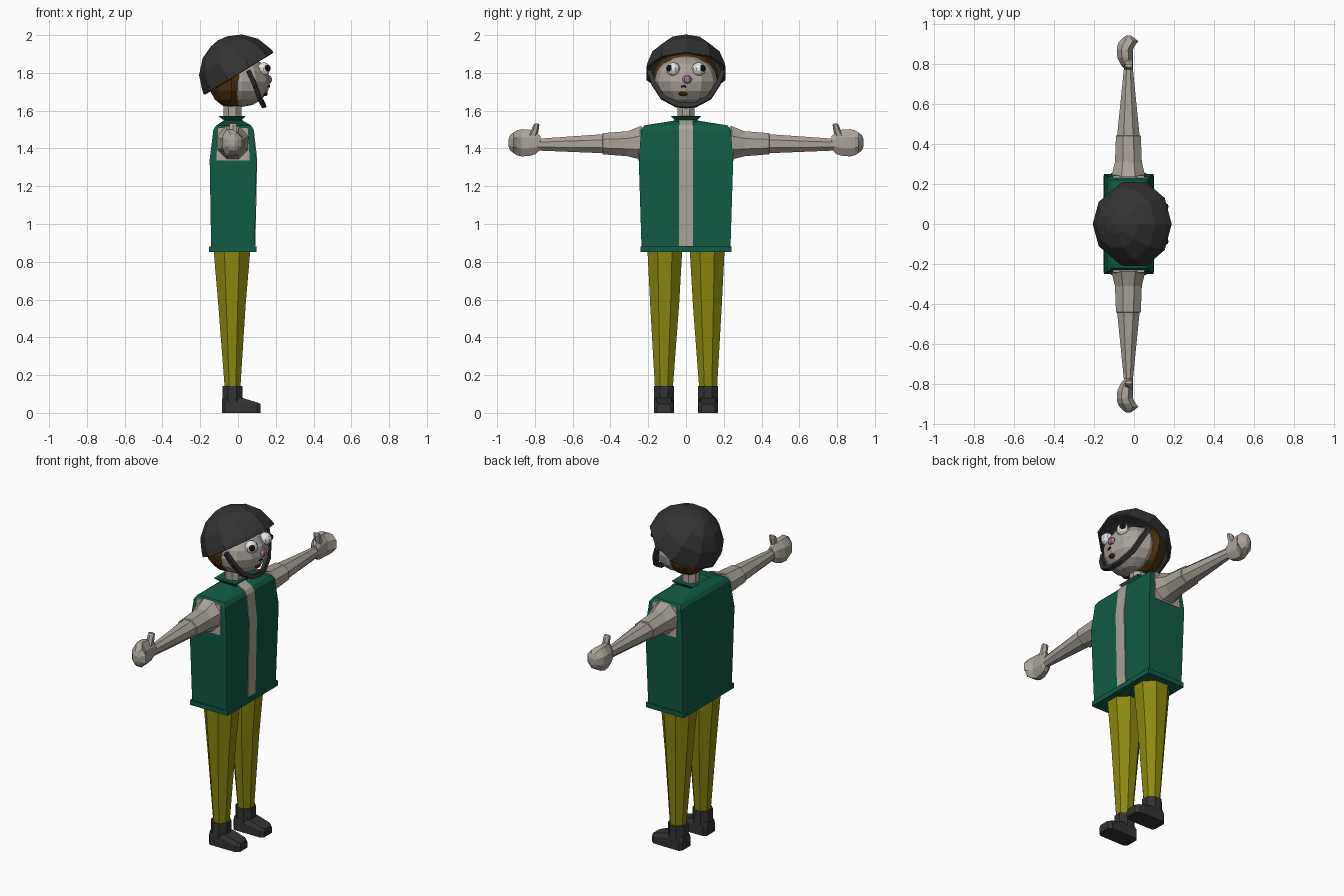
import bpy, bmesh, math
from mathutils import Vector, Matrix

if "Cube" in bpy.data.objects:
    bpy.data.objects.remove(bpy.data.objects["Cube"])


def material(name, r, g, b):
    m = bpy.data.materials.new(name)
    m.diffuse_color = (r, g, b, 1)
    m.use_nodes = True
    m.node_tree.nodes["Principled BSDF"].inputs["Base Color"].default_value = m.diffuse_color
    return m


SKIN = material("warm_grey", 0.40, 0.365, 0.32)
GREEN = material("vest_green", 0.005, 0.105, 0.058)
OLIVE = material("olive", 0.26, 0.25, 0.004)
BLACK = material("charcoal", 0.033, 0.033, 0.033)
HAIR = material("hair_brown", 0.075, 0.032, 0.005)
WHITE = material("eye_white", 0.8, 0.8, 0.8)
PINK = material("nose_pink", 0.42, 0.19, 0.36)
PUPIL = material("pupil_black", 0.008, 0.008, 0.008)


def make(name, bm, *mats):
    bmesh.ops.recalc_face_normals(bm, faces=bm.faces[:])
    me = bpy.data.meshes.new(name)
    bm.to_mesh(me)
    bm.free()
    for m in mats:
        me.materials.append(m)
    ob = bpy.data.objects.new(name, me)
    bpy.context.collection.objects.link(ob)
    return ob


def loft(name, rings, mat):
    """Skin a list of equal-length point rings and cap both ends."""
    bm = bmesh.new()
    loops = [[bm.verts.new(p) for p in r] for r in rings]
    for a, b in zip(loops, loops[1:]):
        n = len(a)
        for i in range(n):
            bm.faces.new((a[i], a[(i + 1) % n], b[(i + 1) % n], b[i]))
    bm.faces.new(loops[0])
    bm.faces.new(loops[-1])
    return make(name, bm, mat)


def oval(n, c, u, v, turn=0.5):
    """Polygon ring whose flat sides touch the half-widths u and v."""
    k = 1 / math.cos(math.pi / n) if turn else 1
    return [Vector(c) + k * (Vector(u) * math.cos(t) + Vector(v) * math.sin(t))
            for t in [(i + turn) * math.tau / n for i in range(n)]]


def rect_z(z, x0, x1, y0, y1):
    return [(x0, y0, z), (x1, y0, z), (x1, y1, z), (x0, y1, z)]


def ball(name, loc, size, mat, u=10, v=7, rot=None):
    bm = bmesh.new()
    bmesh.ops.create_uvsphere(bm, u_segments=u, v_segments=v, radius=1)
    m = Matrix.Translation(loc) @ (rot or Matrix()) @ Matrix.Diagonal((*size, 1))
    bmesh.ops.transform(bm, matrix=m, verts=bm.verts[:])
    return make(name, bm, mat)


def tube(name, pts, half_w, mat):
    """Square strip through points."""
    rings = []
    for i, p in enumerate(pts):
        d = Vector(pts[min(i + 1, len(pts) - 1)]) - Vector(pts[max(i - 1, 0)])
        u = d.cross(Vector((1, 0, 0.3))).normalized() * half_w
        w = d.cross(u).normalized() * half_w
        rings.append(oval(4, p, u, w))
    return loft(name, rings, mat)


# Vest body with hem, sloped shoulders and flared collar
loft("vest", [rect_z(z, x0, x1, -w, w) for z, x0, x1, w in (
    (0.86, -0.142, 0.088, 0.235), (1.34, -0.15, 0.098, 0.25),
    (1.50, -0.13, 0.08, 0.237), (1.522, -0.115, 0.065, 0.22),
    (1.548, -0.075, 0.015, 0.06))], GREEN)
loft("vest_hem", [rect_z(z, -0.153, 0.099, -0.242, 0.242) for z in (0.853, 0.882)], GREEN)
loft("collar", [rect_z(z, x0, x1, -w, w) for z, x0, x1, w in (
    (1.53, -0.08, 0.03, 0.06), (1.55, -0.075, 0.02, 0.06), (1.572, -0.105, 0.04, 0.082),
    (1.567, -0.075, 0.015, 0.05))], GREEN)

# Shirt strip showing down the vest front
loft("shirt_strip", [[(x - 0.008, -0.036, z), (x, -0.036, z), (x, 0.036, z), (x - 0.008, 0.036, z)]
     for z, x in ((0.884, 0.092), (1.34, 0.102), (1.50, 0.084), (1.524, 0.069), (1.55, 0.022))], SKIN)
loft("neck", [oval(8, (-0.03, 0, z), (0.048, 0, 0), (0, 0.045, 0)) for z in (1.54, 1.68)], SKIN)

for s, side in ((1, "left"), (-1, "right")):
    # Armhole plate, sleeve and forearm
    loft(side + "_armhole", [[(-0.115, s * y, 1.335), (0.062, s * y, 1.335),
         (0.052, s * (y - 0.012), 1.51), (-0.105, s * (y - 0.012), 1.51)] for y in (0.225, 0.254)], SKIN)
    loft(side + "_arm", [oval(8, (-0.028, s * y, z), (rx, 0, 0), (0, 0, rz)) for y, z, rx, rz in (
        (0.235, 1.43, 0.085, 0.09), (0.31, 1.425, 0.067, 0.066), (0.44, 1.425, 0.062, 0.056),
        (0.442, 1.425, 0.056, 0.05), (0.79, 1.42, 0.021, 0.031))], SKIN)
    # Cupped hand with curled fingertips and raised thumb
    loft(side + "_hand", [oval(8, ((x0 + x1) / 2, s * y, 1.43), ((x1 - x0) / 2, 0, 0), (0, 0, rz))
         for y, x0, x1, rz in (
        (0.77, -0.045, -0.008, 0.035), (0.795, -0.066, -0.004, 0.06), (0.83, -0.083, -0.004, 0.07),
        (0.87, -0.086, -0.006, 0.072), (0.895, -0.082, 0.008, 0.066), (0.912, -0.072, 0.022, 0.055),
        (0.93, -0.055, -0.0, 0.042), (0.94, -0.04, -0.015, 0.02))], SKIN)
    loft(side + "_thumb", [oval(6, (-0.026, s * y, z), (0.018, 0, 0), (0, r, 0)) for y, z, r in (
        (0.815, 1.46, 0.024), (0.80, 1.495, 0.017), (0.792, 1.525, 0.014), (0.79, 1.532, 0.008))], SKIN)

    # Trouser leg
    loft(side + "_leg", [oval(8, (x, s * y, z), (rx, 0, 0), (0, ry, 0)) for z, x, y, rx, ry in (
        (0.14, -0.029, 0.117, 0.042, 0.048), (0.58, -0.032, 0.113, 0.073, 0.077),
        (0.86, -0.032, 0.112, 0.097, 0.092))], OLIVE)
    # Shoe: ankle cuff and wedge foot
    loft(side + "_shoe_cuff", [oval(8, (-0.03, s * 0.117, z), (0.053, 0, 0), (0, 0.053, 0))
         for z in (0.05, 0.142)], BLACK)
    loft(side + "_shoe", [[(x, s * (0.117 - w), 0), (x, s * (0.117 + w), 0),
         (x, s * (0.117 + w), h * 0.7), (x, s * (0.117 + w * 0.75), h),
         (x, s * (0.117 - w * 0.75), h), (x, s * (0.117 - w), h * 0.7)] for x, w, h in (
        (-0.085, 0.038, 0.075), (-0.07, 0.053, 0.082), (0.02, 0.053, 0.08),
        (0.10, 0.052, 0.056), (0.12, 0.036, 0.048))], BLACK)

    # Eye, pupil and side strap
    ball(side + "_eye", (0.136, s * 0.067, 1.82), (0.036, 0.036, 0.036), WHITE)
    ball(side + "_pupil", (0.155, s * 0.087, 1.825), (0.018, 0.018, 0.018), PUPIL, 8, 6)
    tube(side + "_strap", [(0.055, s * 0.195, 1.81), (0.085, s * 0.172, 1.745),
         (0.112, s * 0.125, 1.672), (0.133, s * 0.05, 1.632), (0.136, 0, 1.627)], 0.012, BLACK)

# Head, hair, nose and mouth
ball("head", (0.02, 0, 1.755), (0.15, 0.168, 0.135), SKIN, 12, 8)
ball("hair", (-0.035, 0, 1.765), (0.13, 0.178, 0.15), HAIR, 10, 8)
ball("nose", (0.165, 0.006, 1.765), (0.018, 0.027, 0.022), PINK, 6, 5)
ball("mouth", (0.143, -0.014, 1.69), (0.014, 0.026, 0.014), HAIR, 8, 5)
tube("upper_lip", [(0.163, -0.026, 1.726), (0.165, -0.012, 1.732), (0.165, 0.0, 1.727)], 0.004, PUPIL)

# Tilted helmet shell: half dome with a small flared edge
tilt = Matrix.Translation((0.004, 0, 1.797)) @ Matrix.Rotation(math.radians(-31.5), 4, 'Y')
N = 10
rings = []
for a, k in ((0, 1.02), (8, 1), (30, 1), (55, 1), (76, 1)):
    t = math.radians(a)
    rings.append([tilt @ p for p in oval(N, (0, 0, 0.205 * math.sin(t)),
                 (0.212 * k * math.cos(t), 0, 0), (0, 0.216 * k * math.cos(t), 0), 0)])
bm = bmesh.new()
loops = [[bm.verts.new(p) for p in r] for r in rings]
pole = bm.verts.new(tilt @ Vector((0, 0, 0.207)))
for a, b in zip(loops, loops[1:]):
    for i in range(N):
        bm.faces.new((a[i], a[(i + 1) % N], b[(i + 1) % N], b[i]))
for i in range(N):
    bm.faces.new((loops[-1][i], loops[-1][(i + 1) % N], pole))
helmet = make("helmet", bm, BLACK)
shell = helmet.modifiers.new("shell", 'SOLIDIFY')
shell.thickness = 0.012
shell.offset = -1
